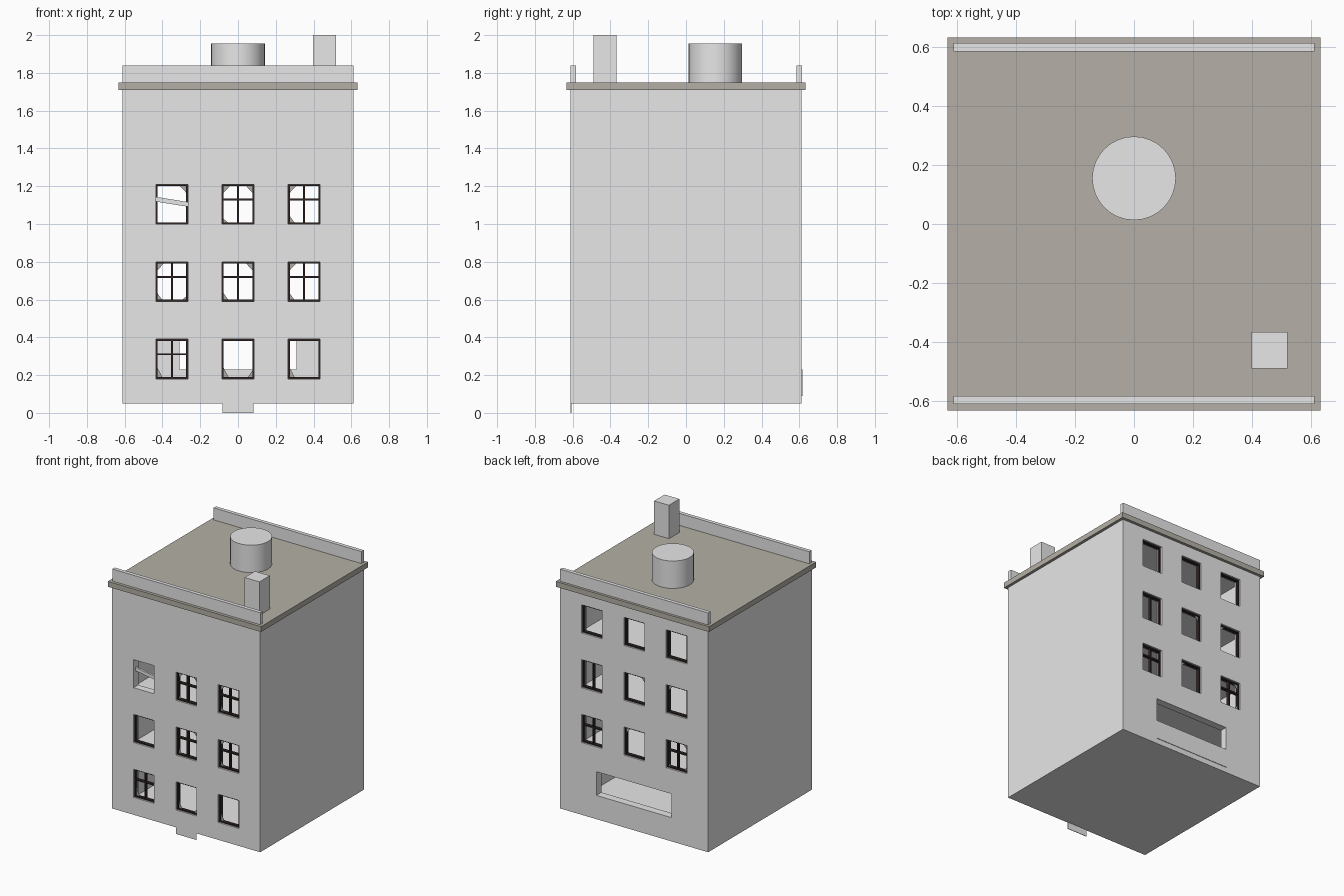
import bpy, bmesh
from mathutils import Matrix, Vector

cube = bpy.data.objects.get("Cube")
if cube:
    bpy.data.objects.remove(cube, do_unlink=True)


def material(name, rgb):
    m = bpy.data.materials.new(name)
    m.use_nodes = True
    m.diffuse_color = (*rgb, 1)
    m.node_tree.nodes["Principled BSDF"].inputs["Base Color"].default_value = (*rgb, 1)
    return m


WALL = material("pale_grey_wall", (0.8, 0.8, 0.8))
ROOF = material("warm_grey_roof", (0.46, 0.435, 0.385))
FRAME = material("dark_brown_frame", (0.03, 0.02, 0.018))
GLASS = material("dull_broken_glass", (0.43, 0.41, 0.38))


def add_box(bm, x, y, z):
    """Add a box given its (low, high) range on each axis."""
    lo, hi = zip(x, y, z)
    size = [b - a for a, b in zip(lo, hi)]
    mid = [(a + b) / 2 for a, b in zip(lo, hi)]
    mat = Matrix.Translation(mid) @ Matrix.Diagonal((*size, 1))
    return bmesh.ops.create_cube(bm, size=1, matrix=mat)["verts"]


def finish(name, bm, mat):
    mesh = bpy.data.meshes.new(name)
    bmesh.ops.recalc_face_normals(bm, faces=bm.faces)
    bm.to_mesh(mesh)
    bm.free()
    mesh.materials.append(mat)
    ob = bpy.data.objects.new(name, mesh)
    bpy.context.collection.objects.link(ob)
    return ob


def box(name, x, y, z, mat):
    bm = bmesh.new()
    add_box(bm, x, y, z)
    return finish(name, bm, mat)


HALF, THICK = 0.612, 0.055
BASE, TOP, DECK = 0.05, 1.71, 1.75
STOREY = (TOP - BASE) / 4
INNER = HALF - THICK
COLUMNS = (-0.35, 0, 0.35)
WIN_W, WIN_H = 0.17, 0.21
SILLS = [0.18 + 0.41 * i for i in range(4)]

# (side, column, row) -> style: cross, post, plain frame or bare
styles = {(s, c, r): "plain" for s in (-1, 1) for c in range(3)
          for r in (range(3) if s < 0 else range(1, 4))}
for key in ((-1, 0, 0), (-1, 1, 1), (-1, 2, 1), (-1, 1, 2), (-1, 2, 2),
            (1, 0, 1), (1, 2, 1)):
    styles[key] = "cross"
styles[(1, 2, 2)] = "post"
styles[(-1, 0, 2)] = "bare"


def window_span(col, row):
    x, z = COLUMNS[col], SILLS[row]
    return (x - WIN_W / 2, x + WIN_W / 2), (z, z + WIN_H)


# Hollow shell: rooms, window holes and the wide rear opening are cut out
shell = box("building_shell", (-HALF, HALF), (-HALF, HALF), (BASE, TOP), WALL)
rooms, holes = bmesh.new(), bmesh.new()
for i in range(4):
    floor = BASE + STOREY * i
    add_box(rooms, (-INNER, INNER), (-INNER, INNER), (floor + 0.03, floor + STOREY - 0.01))
for side, col, row in styles:
    xs, zs = window_span(col, row)
    add_box(holes, xs, sorted((side * 0.5, side * 0.7)), zs)
add_box(holes, (-0.31, 0.31), (0.5, 0.7), (0.23, 0.405))
cutters = [finish("room_cutter", rooms, WALL), finish("opening_cutter", holes, WALL)]
for cutter in cutters:
    cutter.hide_render = True
    mod = shell.modifiers.new(cutter.name, "BOOLEAN")
    mod.operation, mod.solver, mod.object = "DIFFERENCE", "EXACT", cutter
graph = bpy.context.evaluated_depsgraph_get()
cut_mesh = bpy.data.meshes.new_from_object(shell.evaluated_get(graph))
shell.modifiers.clear()
shell.data = cut_mesh
for cutter in cutters:
    bpy.data.objects.remove(cutter, do_unlink=True)

# Window frames and glazing bars
BAR = 0.009
frames = bmesh.new()
for (side, col, row), style in styles.items():
    if style == "bare":
        continue
    (x0, x1), (z0, z1) = window_span(col, row)
    ys = sorted((side * (HALF - 0.012), side * (HALF - 0.035)))
    for x in (x0, x1 - BAR):
        add_box(frames, (x, x + BAR), ys, (z0, z1))
    for z in (z0, z1 - BAR):
        add_box(frames, (x0, x1), ys, (z, z + BAR))
    if style in ("cross", "post"):
        mid = COLUMNS[col]
        add_box(frames, (mid - 0.005, mid + 0.005), ys, (z0, z1))
    if style == "cross":
        bar = z0 + WIN_H * 0.62
        add_box(frames, (x0, x1), ys, (bar - 0.005, bar + 0.005))
finish("window_frames", frames, FRAME)

# Broken glass left in window corners: T/B for top/bottom, L/R for -x/+x
shards = {
    (1, 0, 2): ("TR",), (-1, 1, 2): ("TL", "TR", "BL"), (-1, 2, 2): ("TL", "BL"),
    (1, 0, 1): ("TL", "BL", "BR"), (-1, 1, 1): ("TR", "BL"), (-1, 2, 1): ("TL", "BL"),
    (-1, 0, 0): ("BL",), (-1, 1, 0): ("BL", "BR"), (-1, 2, 0): ("BL",),
    (1, 1, 2): ("TL",), (1, 1, 1): ("TR",),
}
glass = bmesh.new()
for (side, col, row), corners in shards.items():
    xs, zs = window_span(col, row)
    for n, code in enumerate(corners):
        dx, x = (1, xs[0]) if code[1] == "L" else (-1, xs[1])
        dz, z = (1, zs[0]) if code[0] == "B" else (-1, zs[1])
        wide, tall = (0.05, 0.055) if code[0] == "T" else (0.04, 0.075 - 0.02 * n)
        y = side * (HALF - 0.022)
        pts = [(x, z), (x + dx * wide, z), (x, z + dz * tall)]
        face = glass.faces.new([glass.verts.new((px, y, pz)) for px, pz in pts])
        lid = bmesh.ops.extrude_face_region(glass, geom=[face])["geom"]
        moved = [v for v in lid if isinstance(v, bmesh.types.BMVert)]
        bmesh.ops.translate(glass, verts=moved, vec=(0, 0.003, 0))
finish("broken_glass", glass, GLASS)

# Loose plank across the bare window
bm = bmesh.new()
verts = add_box(bm, (-0.435, -0.265), (-0.59, -0.575), (1.105, 1.13))
for v in verts:
    v.co.z -= (v.co.x + 0.35) * 0.16
finish("loose_plank", bm, WALL)

# Rear panel below the wide opening, and thin threshold under the front wall
box("rear_sill_panel", (-0.31, 0.31), (0.56, HALF + 0.004), (0.09, 0.23), WALL)
box("front_threshold", (-0.083, 0.083), (-HALF + 0.001, -HALF + 0.005), (0, 0.06), WALL)

# Roof, parapets, chimney and water tank
box("roof_slab", (-0.633, 0.633), (-0.633, 0.633), (TOP, DECK), ROOF)
for name, y in (("front_parapet", -0.597), ("back_parapet", 0.6)):
    box(name, (-HALF, HALF), (y - 0.014, y + 0.014), (DECK, 1.84), WALL)
box("chimney", (0.398, 0.52), (-0.49, -0.367), (DECK, 2), WALL)

bm = bmesh.new()
bmesh.ops.create_cone(bm, cap_ends=True, segments=32, radius1=0.142, radius2=0.142,
                      depth=0.205, matrix=Matrix.Translation((0, 0.155, DECK + 0.1025)))
tank = finish("roof_tank", bm, WALL)
bpy.ops.object.select_all(action="DESELECT")
tank.select_set(True)
bpy.context.view_layer.objects.active = tank
bpy.ops.object.shade_smooth_by_angle()
